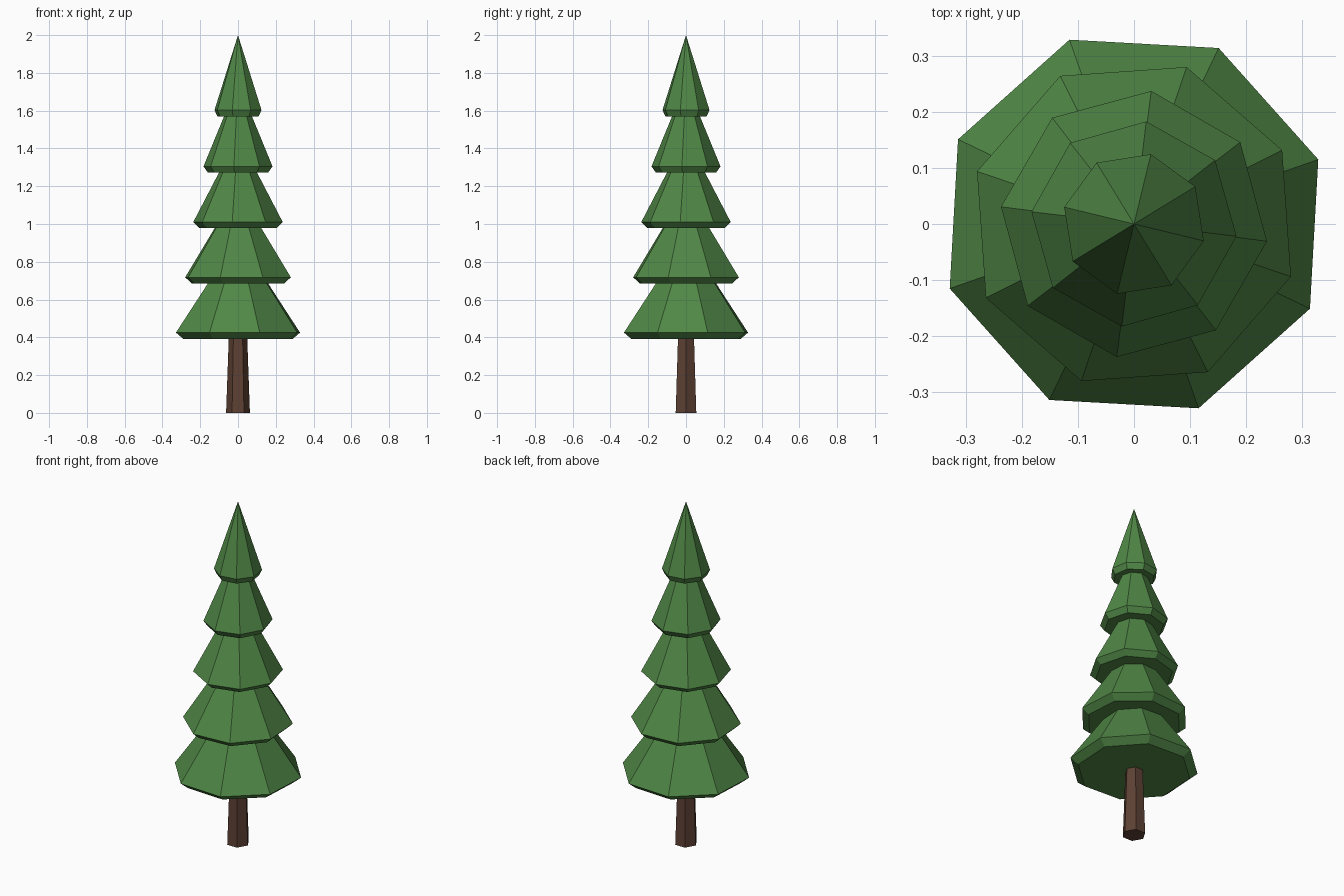
import bpy
import math

if "Cube" in bpy.data.objects:
    bpy.data.objects.remove(bpy.data.objects["Cube"])


def material(name, rgb):
    m = bpy.data.materials.new(name)
    m.diffuse_color = (*rgb, 1)
    m.use_nodes = True
    m.node_tree.nodes["Principled BSDF"].inputs["Base Color"].default_value = m.diffuse_color
    return m


GREEN = material("pine green", (0.08, 0.242, 0.061))
BROWN = material("bark brown", (0.110, 0.052, 0.033))


def lathe(name, profile, sides, turn, mat):
    """Closed faceted solid from (radius, height) rings; radius 0 makes a tip."""
    verts, rings, faces = [], [], []
    for r, z in profile:
        n = sides if r > 0 else 1
        rings.append([len(verts) + i for i in range(n)])
        for i in range(n):
            a = math.radians(turn) + i * math.tau / sides
            verts.append((r * math.cos(a), r * math.sin(a), z))
    for low, high in zip(rings, rings[1:]):
        for i in range(sides):
            j = (i + 1) % sides
            if len(high) == 1:
                faces.append((low[i], low[j], high[0]))
            else:
                faces.append((low[i], low[j], high[j], high[i]))
    faces.append(rings[0][::-1])
    if len(rings[-1]) > 1:
        faces.append(rings[-1])
    mesh = bpy.data.meshes.new(name)
    mesh.from_pydata(verts, [], faces)
    mesh.materials.append(mat)
    obj = bpy.data.objects.new(name, mesh)
    bpy.context.collection.objects.link(obj)
    return obj


# Trunk: tapered hexagon running up into the lowest branches
lathe("trunk", [(0.063, 0), (0.047, 0.45)], 6, 0, BROWN)

# Branch tiers: base z, base radius, rim z, rim radius, top z, top radius, turn
tiers = [
    (0.39, 0.305, 0.425, 0.348, 0.72, 0.145, 19.3),
    (0.685, 0.258, 0.718, 0.295, 1.01, 0.110, 26.5),
    (0.98, 0.209, 1.01, 0.239, 1.30, 0.087, 37.6),
    (1.273, 0.161, 1.305, 0.184, 1.60, 0.062, 38.2),
    (1.57, 0.112, 1.603, 0.128, 2.0, 0.0, 31.4),
]
for i, (z0, r0, z1, r1, z2, r2, turn) in enumerate(tiers, 1):
    lathe(f"branch_tier_{i}", [(r0, z0), (r1, z1), (r2, z2)], 8, turn, GREEN)
